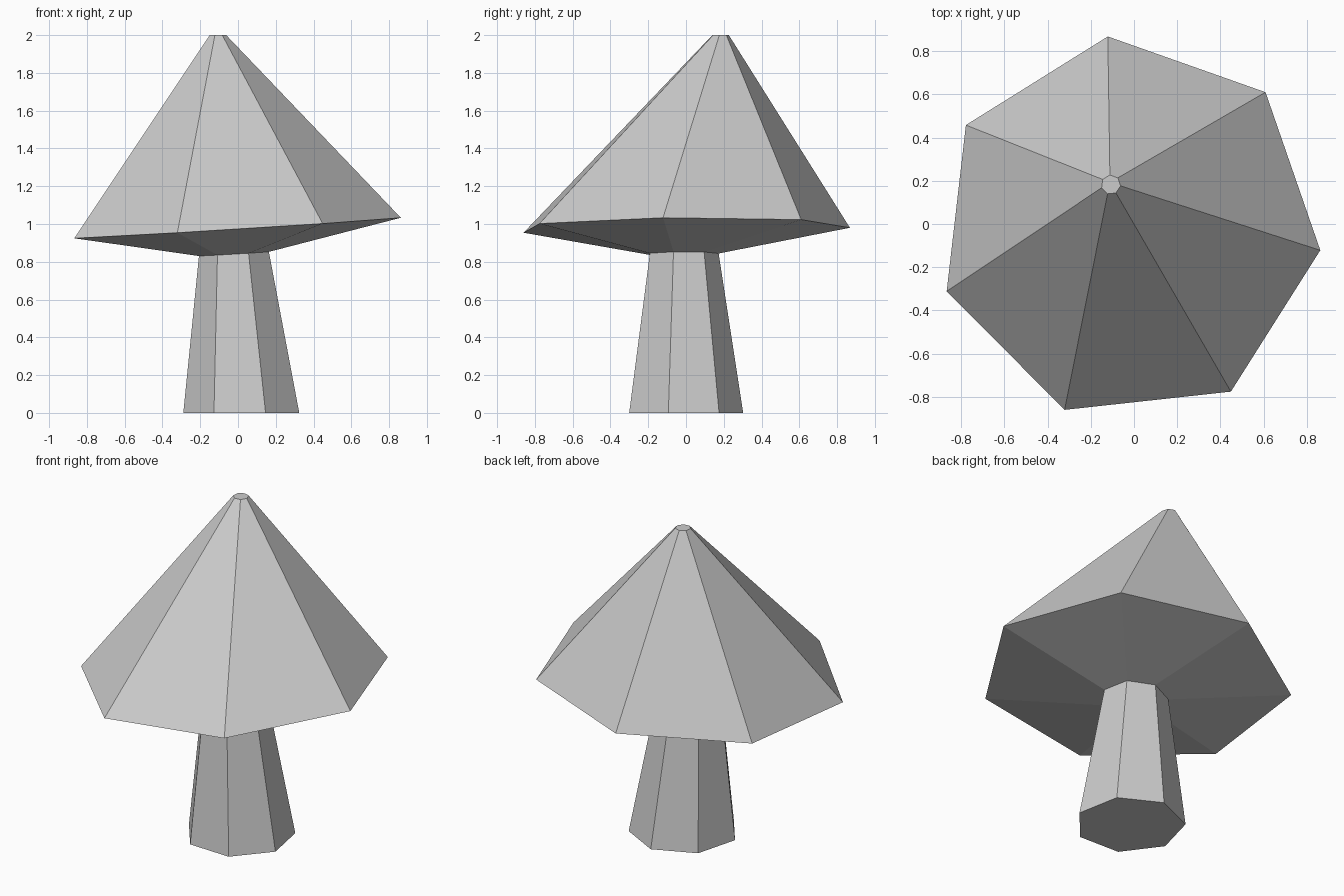
import bpy, bmesh
from math import cos, sin, radians, tau

if "Cube" in bpy.data.objects:
    bpy.data.objects.remove(bpy.data.objects["Cube"])

SIDES = 7


def ring(bm, centre, radius, start, tilt=(0, 0)):
    """Seven-sided ring; tilt is its height slope along x and y."""
    verts = []
    for i in range(SIDES):
        a = radians(start) + tau * i / SIDES
        dx, dy = radius * cos(a), radius * sin(a)
        verts.append(bm.verts.new((centre[0] + dx, centre[1] + dy,
                                   centre[2] + tilt[0] * dx + tilt[1] * dy)))
    return verts


def loft(name, rings, close_start=False, close_end=False):
    bm = bmesh.new()
    loops = [ring(bm, *r) for r in rings]
    for low, high in zip(loops, loops[1:]):
        for i in range(SIDES):
            j = (i + 1) % SIDES
            bm.faces.new((low[i], low[j], high[j], high[i]))
    if close_start:
        bm.faces.new(loops[0][::-1])
    if close_end:
        bm.faces.new(loops[-1])
    mesh = bpy.data.meshes.new(name)
    bm.to_mesh(mesh)
    bm.free()
    obj = bpy.data.objects.new(name, mesh)
    bpy.context.collection.objects.link(obj)


# Ring shared by the stem top and the underside of the cap
neck = ((-0.02, -0.017, 0.842), 0.19, -15, (0.06, 0.008))

# Tapered stem
loft("stem", [((0.02, -0.012, 0), 0.315, -15), neck], close_start=True)

# Leaning cap: underside, tilted rim, small flat tip
loft("cap", [neck,
             ((-0.024, -0.019, 0.979), 0.892, -6.6, (0.062, 0.008)),
             ((-0.107, 0.182, 2.0), 0.045, -7)], close_end=True)
